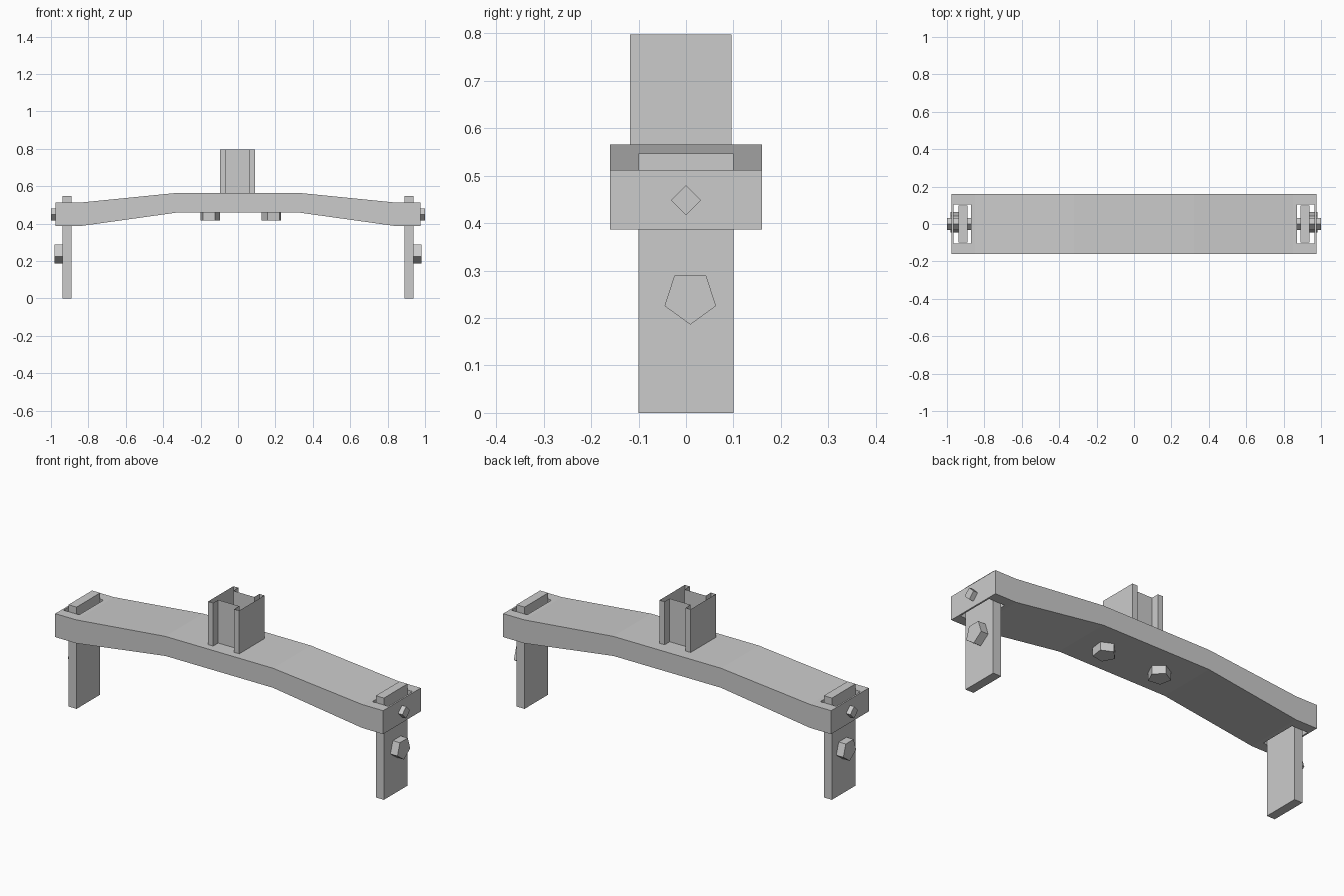
import bpy, bmesh
from math import pi, cos, sin
from mathutils import Vector

if "Cube" in bpy.data.objects:
    bpy.data.objects.remove(bpy.data.objects["Cube"])


def prism(name, outline, offset, cap=True):
    """Extrude a closed outline of 3D points along an offset vector."""
    bm = bmesh.new()
    off = Vector(offset)
    a = [bm.verts.new(p) for p in outline]
    b = [bm.verts.new(Vector(p) + off) for p in outline]
    n = len(a)
    for i in range(n):
        j = (i + 1) % n
        bm.faces.new((a[i], a[j], b[j], b[i]))
    if cap:
        bm.faces.new(a[::-1])
        bm.faces.new(b)
    bmesh.ops.recalc_face_normals(bm, faces=bm.faces)
    me = bpy.data.meshes.new(name)
    bm.to_mesh(me)
    bm.free()
    ob = bpy.data.objects.new(name, me)
    bpy.context.collection.objects.link(ob)
    return ob


def box(name, x0, x1, y0, y1, z0, z1):
    return prism(name, [(x0, y0, z0), (x1, y0, z0), (x1, y1, z0), (x0, y1, z0)],
                 (0, 0, z1 - z0))


def ring(sides, radius, start):
    return [(radius * cos(start + 2 * pi * i / sides),
             radius * sin(start + 2 * pi * i / sides)) for i in range(sides)]


# Bent beam, arched slightly in the middle
top = [(-0.975, 0.512), (-0.85, 0.512), (-0.32, 0.565)]
bottom = [(-0.975, 0.386), (-0.85, 0.386), (-0.32, 0.46)]
profile = top + [(-x, z) for x, z in reversed(top)]
profile += [(-x, z) for x, z in bottom] + bottom[::-1]
beam = prism("beam", [(x, -0.16, z) for x, z in profile], (0, 0.32, 0))

for side, s in (("left", -1), ("right", 1)):
    # Slot through the beam end
    x0, x1 = sorted((s * 0.872, s * 0.966))
    cutter = box(side + "_slot_cutter", x0, x1, -0.104, 0.104, 0.3, 0.7)
    cutter.hide_render = True
    cutter.hide_viewport = True
    cut = beam.modifiers.new(side + "_slot", 'BOOLEAN')
    cut.object = cutter
    cut.operation = 'DIFFERENCE'
    cut.solver = 'EXACT'

    # Leg board passing up through the slot
    x0, x1 = sorted((s * 0.89, s * 0.938))
    box(side + "_leg", x0, x1, -0.1, 0.1, 0, 0.547)

    # Square pin locking the leg in the beam
    prism(side + "_pin", [(s * 0.866, y, 0.448 + z) for y, z in ring(4, 0.032, 0)],
          (s * 0.134, 0, 0))

    # Five-sided peg on the outside of the leg
    prism(side + "_leg_peg",
          [(s * 0.92, 0.009 + y, 0.243 + z) for y, z in ring(5, 0.057, -pi / 2)],
          (s * 0.06, 0, 0))

# Pegs under the beam
for name, x, start in (("under_peg_a", -0.15, 0.2), ("under_peg_b", 0.182, 0.5)):
    prism(name, [(x + px, 0.005 + py, 0.416) for px, py in ring(5, 0.056, start)],
          (0, 0, 0.05))

# Open-topped upright with a recess in its front and back
section = [(-0.095, -0.118), (-0.065, -0.118), (-0.065, -0.075), (0.06, -0.075),
           (0.06, -0.118), (0.09, -0.118), (0.09, 0.096), (0.06, 0.096),
           (0.06, 0.053), (-0.065, 0.053), (-0.065, 0.096), (-0.095, 0.096)]
prism("upright_post", [(x, y, 0.56) for x, y in section], (0, 0, 0.237), cap=False)
